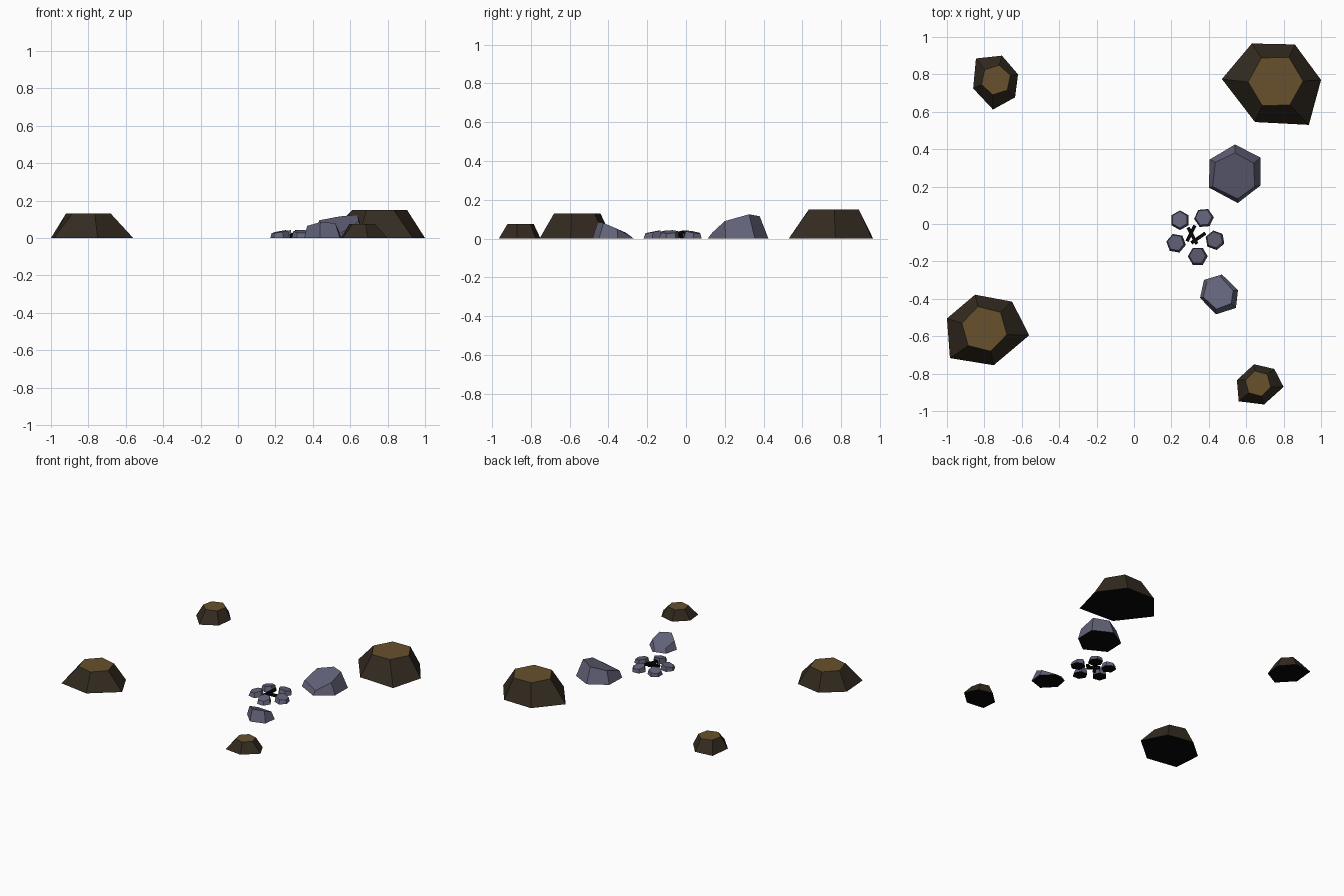
import bpy, bmesh, math
from mathutils import Vector

if "Cube" in bpy.data.objects:
    bpy.data.objects.remove(bpy.data.objects["Cube"])


def material(name, rgb):
    m = bpy.data.materials.new(name)
    m.diffuse_color = (*rgb, 1)
    m.use_nodes = True
    m.node_tree.nodes["Principled BSDF"].inputs["Base Color"].default_value = m.diffuse_color
    return m


SOIL = material("dark soil sides", (0.034, 0.024, 0.0145))
GROUND = material("brown ground top", (0.138, 0.082, 0.027))
STONE = material("blue grey stone", (0.125, 0.125, 0.195))
CHAR = material("charred black", (0.002, 0.002, 0.002))
SHIFT = -0.005  # centres the layout on y


def finish(name, bm, mats):
    bmesh.ops.recalc_face_normals(bm, faces=bm.faces[:])
    me = bpy.data.meshes.new(name)
    bm.to_mesh(me)
    bm.free()
    for m in mats:
        me.materials.append(m)
    ob = bpy.data.objects.new(name, me)
    ob.location.y = SHIFT
    bpy.context.collection.objects.link(ob)
    return ob


def loft(name, base, top, side, cap):
    """Flat-faced block between a base ring and a top ring, black underneath."""
    bm = bmesh.new()
    b = [bm.verts.new(p) for p in base]
    t = [bm.verts.new(p) for p in top]
    n = len(b)
    bm.faces.new(b).material_index = 1
    bm.faces.new(t).material_index = 2
    for i in range(n):
        j = (i + 1) % n
        bm.faces.new((b[i], b[j], t[j], t[i]))
    return finish(name, bm, [side, CHAR, cap])


def hexagon(cx, cy, r, start, z):
    return [(cx + r * math.cos(math.radians(start - 60 * i)),
             cy + r * math.sin(math.radians(start - 60 * i)), z) for i in range(6)]


# Earth mounds: uneven base outline, regular hexagon top (x, y, radius, start angle, height)
mounds = {
    "mound_back_right": ([(.47, .78), (.63, .97), (.86, .965), (1, .775), (.935, .535), (.647, .55)],
                         (.757, .767, .147, 181, .15)),
    "mound_back_left": ([(-.845, .89), (-.706, .905), (-.62, .805), (-.636, .682), (-.754, .617), (-.86, .73)],
                        (-.738, .775, .081, 138, .085)),
    "mound_front_left": ([(-1, -.50), (-.85, -.373), (-.652, -.41), (-.56, -.59), (-.75, -.75), (-.984, -.712)],
                         (-.80, -.556, .124, 166, .13)),
    "mound_front_right": ([(.55, -.83), (.642, -.745), (.75, -.77), (.80, -.866), (.695, -.96), (.56, -.943)],
                          (.663, -.848, .07, 165, .075)),
}
for name, (outline, top) in mounds.items():
    loft(name, [(x, y, 0) for x, y in outline], hexagon(*top), SOIL, GROUND)

# Boulders: hexagonal rocks with tilted tops
boulders = {
    "large_boulder": ([(.405, .35), (.54, .43), (.677, .36), (.675, .21), (.555, .117), (.40, .20)],
                      [(.435, .335, .095), (.54, .385, .115), (.64, .33, .125),
                       (.645, .205, .09), (.555, .14, .03), (.42, .205, .05)]),
    "small_boulder": ([(.353, -.39), (.374, -.294), (.47, -.265), (.556, -.348), (.545, -.444), (.438, -.478)],
                      [(.37, -.385, .065), (.39, -.305, .03), (.465, -.28, .012),
                       (.53, -.35, .05), (.52, -.42, .08), (.44, -.45, .085)]),
}
for name, (base, top) in boulders.items():
    loft(name, [(x, y, 0) for x, y in base], top, STONE, STONE)

# Fire ring stones: tops slope gently down, away from the fire
FIRE = Vector((.325, -.055))
for i, (x, y, a) in enumerate([(.246, .025, 150), (.374, .037, 125), (.433, -.082, 160),
                               (.341, -.168, 180), (.225, -.098, 170)]):
    out = (Vector((x, y)) - FIRE).normalized()
    top = [(px, py, .034 - .2 * out.dot(Vector((px - x, py - y))))
           for px, py, _ in hexagon(x - .002, y + .003, .044, a, 0)]
    loft(f"fire_ring_stone_{i + 1}", hexagon(x, y, .053, a, 0), top, STONE, STONE)

# Charred sticks crossing in the fire ring
for i, (p, q) in enumerate([((.285, -.085, .01), (.325, -.005, .034)),
                            ((.29, -.015, .01), (.335, -.10, .032)),
                            ((.38, -.045, .01), (.308, -.095, .034))]):
    p, q = Vector(p), Vector(q)
    bm = bmesh.new()
    bmesh.ops.create_cube(bm, size=1)
    bmesh.ops.scale(bm, vec=(.018, .018, (q - p).length), verts=bm.verts[:])
    ob = finish(f"charred_stick_{i + 1}", bm, [CHAR])
    ob.rotation_mode = 'QUATERNION'
    ob.rotation_quaternion = (q - p).to_track_quat('Z', 'Y')
    ob.location = (p + q) / 2 + Vector((0, SHIFT, 0))
